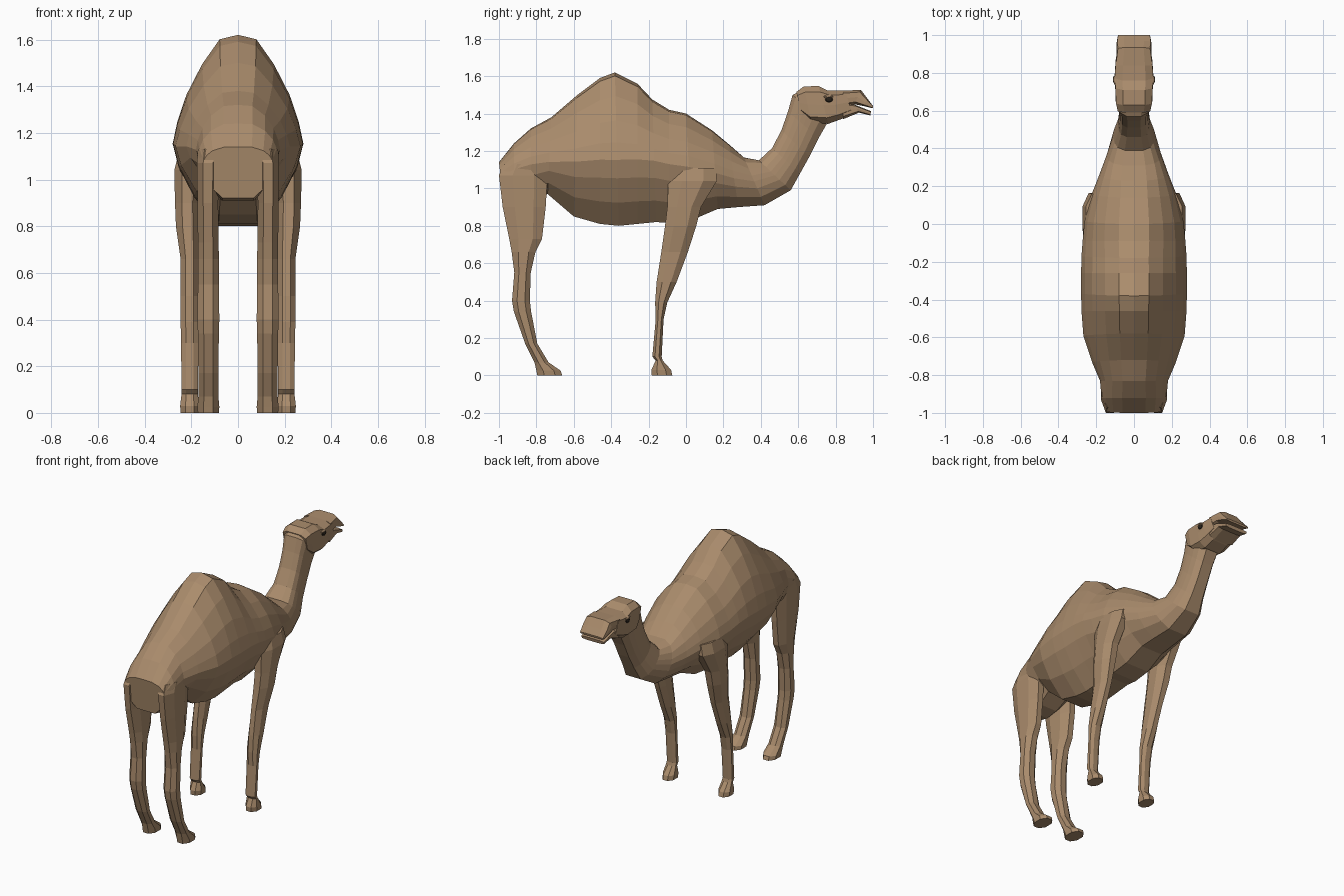
import bpy, bmesh
from mathutils import Vector


def material(name, color):
    m = bpy.data.materials.new(name)
    m.diffuse_color = color
    return m


COAT = material("tan coat", (0.40, 0.26, 0.15, 1))
DARK = material("dark eye", (0.02, 0.015, 0.01, 1))


def loft(name, rings, mirror=False):
    """Skin closed rings of equal size, cap both ends."""
    bm = bmesh.new()
    loops = [[bm.verts.new(p) for p in r] for r in rings]
    n = len(loops[0])
    for a, b in zip(loops, loops[1:]):
        for i in range(n):
            j = (i + 1) % n
            bm.faces.new((a[i], a[j], b[j], b[i]))
    bm.faces.new(loops[0])
    bm.faces.new(loops[-1])
    bmesh.ops.recalc_face_normals(bm, faces=bm.faces)
    me = bpy.data.meshes.new(name)
    bm.to_mesh(me)
    bm.free()
    ob = bpy.data.objects.new(name, me)
    bpy.context.collection.objects.link(ob)
    me.materials.append(COAT)
    if mirror:
        ob.modifiers.new("Mirror", 'MIRROR')
    return ob


# half cross-sections: (width fraction, height: 1 top, 0 widest, -1 bottom)
HUMP = [(0, 1), (.28, .96), (.55, .73), (.79, .45), (.93, .2), (1, 0),
        (.91, -.28), (.67, -.65), (.3, -1), (0, -1)]
NECK = [(0, 1), (.45, 1), (.8, .82), (.95, .55), (1, .25), (1, 0),
        (.98, -.3), (.85, -.65), (.5, -1), (0, -1)]


def trunk_ring(yt, zt, yb, zb, w, f, k):
    top, bot = Vector((0, yt, zt)), Vector((0, yb, zb))
    half = []
    for (hx, hu), (nx, nu) in zip(HUMP, NECK):
        x, u = hx + (nx - hx) * k, hu + (nu - hu) * k
        t = f + (1 - f) * u if u > 0 else f * (1 + u)
        p = bot.lerp(top, t)
        half.append(Vector((x * w, p.y, p.z)))
    return half + [Vector((-p.x, p.y, p.z)) for p in half[-2:0:-1]]


# body and neck: top y z, bottom y z, half width, widest fraction, hump->neck blend
TRUNK = [
    (-1.00, 1.14, -.975, .92, .150, .65, .7),
    (-.92, 1.24, -.92, .91, .172, .58, .5),
    (-.83, 1.32, -.83, .92, .180, .52, .35),
    (-.72, 1.38, -.74, .97, .222, .42, .15),
    (-.58, 1.50, -.60, .85, .268, .45, 0),
    (-.46, 1.59, -.46, .81, .278, .44, 0),
    (-.38, 1.62, -.36, .80, .280, .43, 0),
    (-.26, 1.56, -.26, .81, .280, .46, 0),
    (-.18, 1.475, -.16, .82, .278, .50, 0),
    (-.09, 1.42, -.09, .815, .272, .52, .1),
    (0, 1.40, .03, .83, .262, .50, .15),
    (.14, 1.31, .17, .89, .225, .46, .25),
    (.23, 1.235, .28, .90, .185, .46, .5),
    (.31, 1.165, .42, .91, .145, .50, .8),
    (.39, 1.15, .56, .99, .108, .5, 1),
    (.46, 1.215, .61, 1.08, .085, .5, 1),
    (.51, 1.31, .66, 1.17, .078, .5, 1),
    (.545, 1.41, .71, 1.27, .078, .5, 1),
    (.57, 1.50, .75, 1.34, .085, .5, 1),
    (.63, 1.53, .76, 1.37, .085, .5, 1),
]
loft("body_and_neck", [trunk_ring(*s) for s in TRUNK])


def leg_ring(z, yb, yf, xi, xo, foot_tilt=0):
    c, d = (xo - xi) * .28, (yf - yb) * .28
    return [(xi + c, yb, z), (xo - c, yb, z), (xo, yb + d, z), (xo, yf - d, z),
            (xo - c, yf, z), (xi + c, yf, z), (xi, yf - d, z), (xi, yb + d, z)]


# legs: height, back y, front y, inner x, outer x
FRONT = [(1.11, -.08, .16, .14, .255), (1.04, -.095, .165, .155, .273),
         (.90, -.10, .08, .165, .270), (.80, -.112, .055, .165, .266),
         (.66, -.132, .01, .168, .246), (.50, -.157, -.05, .168, .246),
         (.39, -.165, -.10, .168, .246), (.30, -.162, -.12, .17, .244),
         (.10, -.18, -.13, .172, .242), (.08, -.162, -.125, .172, .242),
         (.03, -.185, -.08, .165, .248), (0, -.183, -.073, .167, .246)]
REAR = [(1.13, -.97, -.73, .07, .172), (1.07, -1.0, -.74, .08, .176),
        (.90, -.98, -.75, .085, .174), (.73, -.945, -.77, .083, .172),
        (.66, -.932, -.805, .082, .172), (.55, -.918, -.83, .082, .172),
        (.40, -.93, -.835, .08, .174), (.34, -.92, -.828, .082, .172),
        (.17, -.86, -.795, .084, .170), (.07, -.81, -.735, .084, .170),
        (.025, -.80, -.67, .08, .174), (0, -.795, -.662, .082, .172)]
loft("front_legs", [leg_ring(*s) for s in FRONT], True)
loft("rear_legs", [leg_ring(*s) for s in REAR], True)


def head_ring(yt, zt, yb, zb, wt, wb):
    """Chamfered box section, slanted from top to bottom point."""
    prof = [(wt * .6, 1), (wt, .84), (max(wt, wb), .5), (wb, .16), (wb * .6, 0)]
    pts = [(x, yb + (yt - yb) * t, zb + (zt - zb) * t) for x, t in prof]
    return pts + [(-x, y, z) for x, y, z in reversed(pts)]


# head, muzzle and lower jaw
loft("head", [head_ring(*s) for s in [
    (.59, 1.515, .62, 1.40, .085, .085), (.63, 1.545, .67, 1.352, .095, .097),
    (.71, 1.547, .76, 1.345, .098, .100), (.76, 1.522, .83, 1.37, .102, .096),
    (.85, 1.522, .89, 1.40, .097, .092)]])
loft("upper_muzzle", [head_ring(*s) for s in [
    (.84, 1.522, .84, 1.44, .097, .094), (.935, 1.527, .90, 1.45, .085, .092),
    (.97, 1.48, .95, 1.44, .088, .092), (1.0, 1.44, .998, 1.428, .085, .085)]])
loft("lower_jaw", [head_ring(*s) for s in [
    (.84, 1.46, .84, 1.37, .092, .092), (.90, 1.448, .925, 1.405, .09, .088),
    (.99, 1.412, .985, 1.39, .084, .080)]])


def ball(name, loc, scale, mat):
    bpy.ops.mesh.primitive_uv_sphere_add(segments=10, ring_count=6, radius=1, location=loc)
    ob = bpy.context.object
    ob.name = name
    ob.scale = scale
    ob.data.materials.append(mat)


# eyes with lids
for side, s in (("left", -1), ("right", 1)):
    ball(side + "_eye", (s * .1, .765, 1.476), (.013, .021, .016), DARK)
    ball(side + "_eyelid", (s * .098, .762, 1.49), (.011, .028, .010), COAT)
